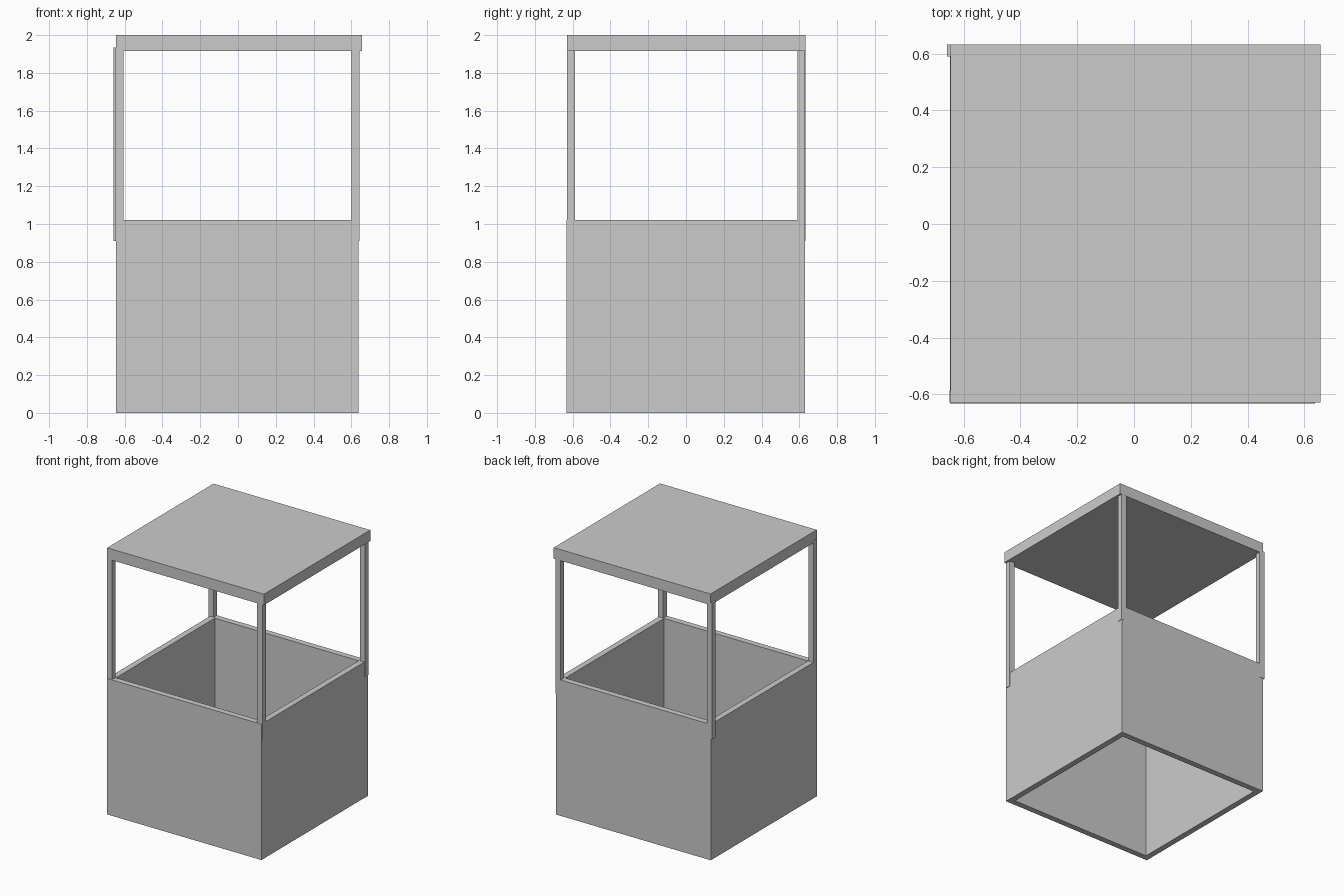
import bpy

if "Cube" in bpy.data.objects:
    bpy.data.objects.remove(bpy.data.objects["Cube"])


def box(name, x0, x1, y0, y1, z0, z1):
    """Axis-aligned box from its limits."""
    bpy.ops.mesh.primitive_cube_add(size=1, location=((x0 + x1) / 2, (y0 + y1) / 2, (z0 + z1) / 2))
    ob = bpy.context.object
    ob.name = name
    ob.scale = (x1 - x0, y1 - y0, z1 - z0)
    bpy.ops.object.transform_apply(location=False, rotation=False, scale=True)
    return ob


WALL_TOP = 1.02
T = 0.045  # wall thickness
L, R, F, B = -0.647, 0.638, -0.632, 0.630  # outer limits of the booth

# Four counter-height walls, open at top and bottom
box("front_wall", L, R, F, F + T, 0, WALL_TOP)
box("back_wall", L, R, B - T, B, 0, WALL_TOP)
box("left_wall", L, L + T, F + T, B - T, 0, WALL_TOP)
box("right_wall", R - T, R - 0.001, F + T, B - T, 0, WALL_TOP)

# Corner posts overlap the walls below and the roof above
P = 0.042
posts = {
    "front_left_post": (-0.649, -0.629),
    "front_right_post": (0.600, -0.629),
    "back_left_post": (-0.659, 0.590),
    "back_right_post": (0.600, 0.589),
}
for name, (x, y) in posts.items():
    box(name, x, x + P, y, y + P, 0.91, 1.935)

# Flat roof slab
box("roof", -0.646, 0.656, -0.629, 0.632, 1.917, 2.0)
